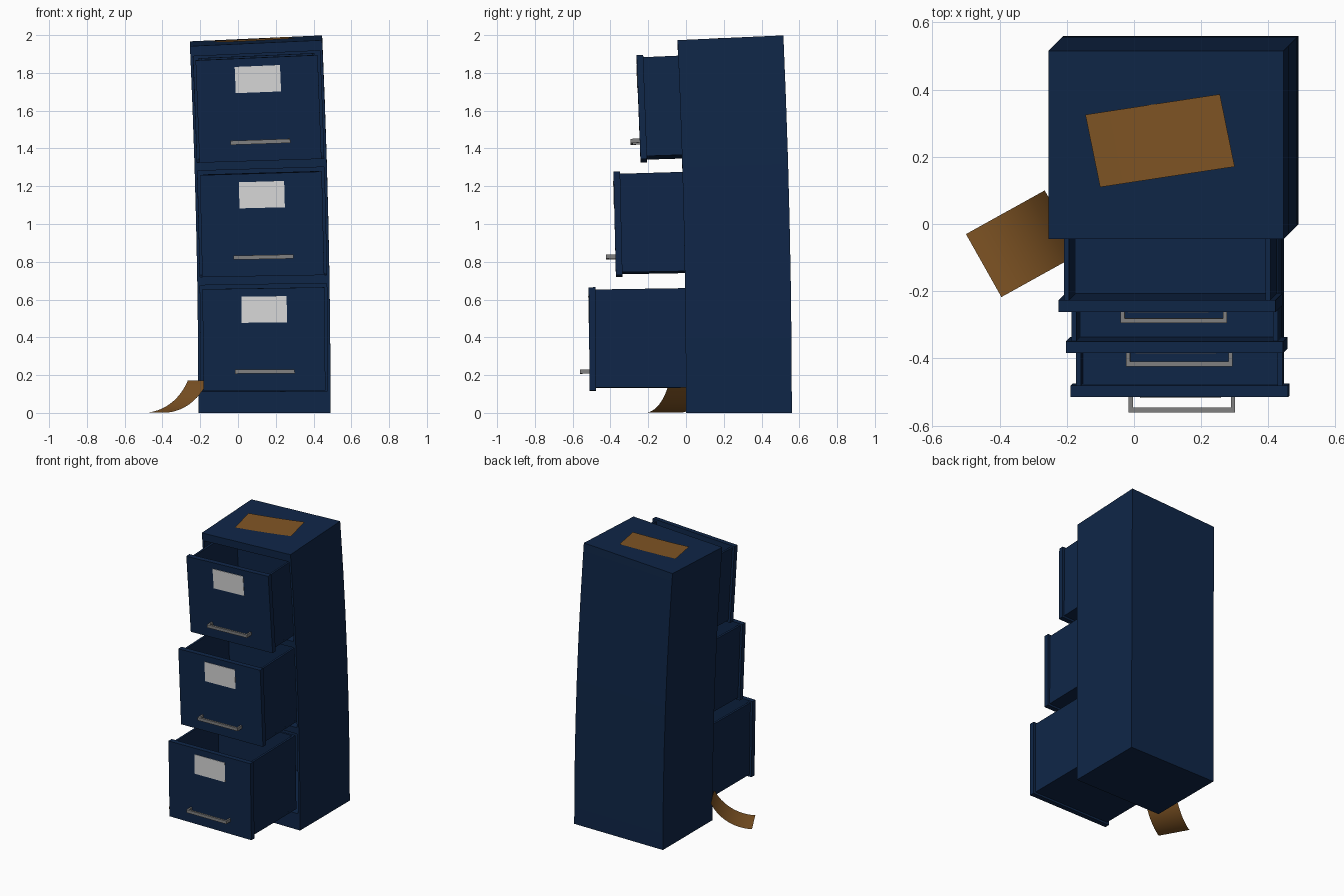
import bpy, bmesh, math
from mathutils import Vector

if "Cube" in bpy.data.objects:
    bpy.data.objects.remove(bpy.data.objects["Cube"])

CX, CY, H, A = 0.14, 0.28, 1.97, 0.0115   # cabinet centre, height, bend amount


def material(name, rgb):
    m = bpy.data.materials.new(name)
    m.diffuse_color = (*rgb, 1)
    m.use_nodes = True
    m.node_tree.nodes["Principled BSDF"].inputs["Base Color"].default_value = m.diffuse_color
    return m


NAVY = material("navy paint", (0.0048, 0.0194, 0.064))
STEEL = material("grey steel", (0.22, 0.22, 0.22))
CARD = material("white card", (0.70, 0.70, 0.70))
BROWN = material("brown paper", (0.215, 0.090, 0.018))


def cut(bm, axis, value):
    n, p = Vector((0, 0, 0)), Vector((0, 0, 0))
    n[axis], p[axis] = 1, value
    bmesh.ops.bisect_plane(bm, geom=bm.verts[:] + bm.edges[:] + bm.faces[:],
                           plane_co=p, plane_no=n, dist=1e-5)


def finish(bm, name, mat, bend=True):
    # Lean everything forward and left, more towards the top
    if bend:
        for v in bm.verts:
            x, y, z = v.co
            v.co = (x - A * z * z, y - A * z * z,
                    z + 2 * A * z * (x - CX + y - CY))
    me = bpy.data.meshes.new(name)
    bm.to_mesh(me)
    bm.free()
    me.materials.append(mat)
    ob = bpy.data.objects.new(name, me)
    bpy.context.collection.objects.link(ob)
    return ob


def box(bm, lo, hi):
    vs = bmesh.ops.create_cube(bm, size=1)["verts"]
    for v in vs:
        v.co = [lo[i] + (v.co[i] + 0.5) * (hi[i] - lo[i]) for i in range(3)]


# Cabinet: one block with three deep openings pushed in from the front
bm = bmesh.new()
box(bm, (CX - 0.35, 0, 0), (CX + 0.35, 0.56, H))
opens = [(0.115 + 0.615 * i, 0.685 + 0.615 * i) for i in range(3)]
for x in (CX - 0.335, CX + 0.335):
    cut(bm, 0, x)
for lo, hi in opens:
    for z in (lo, (lo + hi) / 2, hi):
        cut(bm, 2, z)
for lo, hi in opens:
    cells = []
    for f in bm.faces:
        c = f.calc_center_median()
        if f.normal.y < -0.9 and c.y < 0.01 and abs(c.x - CX) < 0.33 and lo < c.z < hi:
            cells.append(f)
    new = bmesh.ops.extrude_face_region(bm, geom=cells)["geom"]
    bmesh.ops.translate(bm, vec=(0, 0.54, 0),
                        verts=[g for g in new if isinstance(g, bmesh.types.BMVert)])
    bmesh.ops.delete(bm, geom=[f for f in cells if f.is_valid], context="FACES")
bmesh.ops.recalc_face_normals(bm, faces=bm.faces)
finish(bm, "cabinet", NAVY)

# Drawers, each pulled out further towards the bottom
for i, level in enumerate(("bottom", "middle", "top")):
    z, y = 0.12 + 0.615 * i, -0.51 + 0.145 * i
    b, t, w, back = z + 0.015, z + 0.54, 0.307, y + 0.53

    bm = bmesh.new()
    box(bm, (CX - 0.323, y, z), (CX + 0.323, y + 0.035, z + 0.552))
    finish(bm, level + "_drawer_front", NAVY)

    bm = bmesh.new()
    box(bm, (CX - w, y + 0.03, b), (CX + w, back, b + 0.015))
    for s in (-1, 1):
        xs = sorted((CX + s * w, CX + s * (w - 0.015)))
        box(bm, (xs[0], y + 0.03, b), (xs[1], back, t))
    box(bm, (CX - w, back - 0.015, b), (CX + w, back, t))
    finish(bm, level + "_drawer_tray", NAVY)

    # Label card
    bm = bmesh.new()
    box(bm, (CX - 0.118, y - 0.003, z + 0.367), (CX + 0.122, y + 0.002, z + 0.508))
    finish(bm, level + "_label", CARD)

    # Handle: bar on two posts
    bm = bmesh.new()
    h0, h1 = z + 0.092, z + 0.114
    box(bm, (CX - 0.155, y - 0.05, h0), (CX + 0.161, y - 0.036, h1))
    for x in (CX - 0.155, CX + 0.149):
        box(bm, (x, y - 0.037, h0), (x + 0.012, y + 0.002, h1))
    finish(bm, level + "_handle", STEEL)


def sheet(name, origin, along, across, length, width, radius, angle0, bend):
    # Strip of paper following a circular arc
    along, across = Vector(along).normalized(), Vector(across).normalized()
    bm = bmesh.new()
    rows, n = [], 12
    for k in range(n + 1):
        a = angle0 + length / radius * k / n
        d = radius * (math.sin(a) - math.sin(angle0))
        h = radius * (math.cos(angle0) - math.cos(a))
        p = Vector(origin) + along * d + Vector((0, 0, h))
        rows.append((bm.verts.new(p), bm.verts.new(p + across * width)))
    for r, q in zip(rows, rows[1:]):
        bm.faces.new((r[0], r[1], q[1], q[0]))
    bmesh.ops.recalc_face_normals(bm, faces=bm.faces)
    for f in bm.faces:
        if f.normal.z < 0:
            f.normal_flip()
        f.smooth = True
    return finish(bm, name, BROWN, bend)


# Paper lying on top, and a curled sheet leaning at the left foot
sheet("top_paper", (-0.10, 0.37, H + 0.004), (0.985, 0.15, 0), (0.2, -0.98, 0),
      0.405, 0.22, 8.0, -0.025, True).location.z = 0.003
sheet("curled_paper", (-0.5, -0.03, 0.001), (0.875, 0.485, 0), (0.49, -0.87, 0),
      0.335, 0.215, 0.296, 0.0, False)
